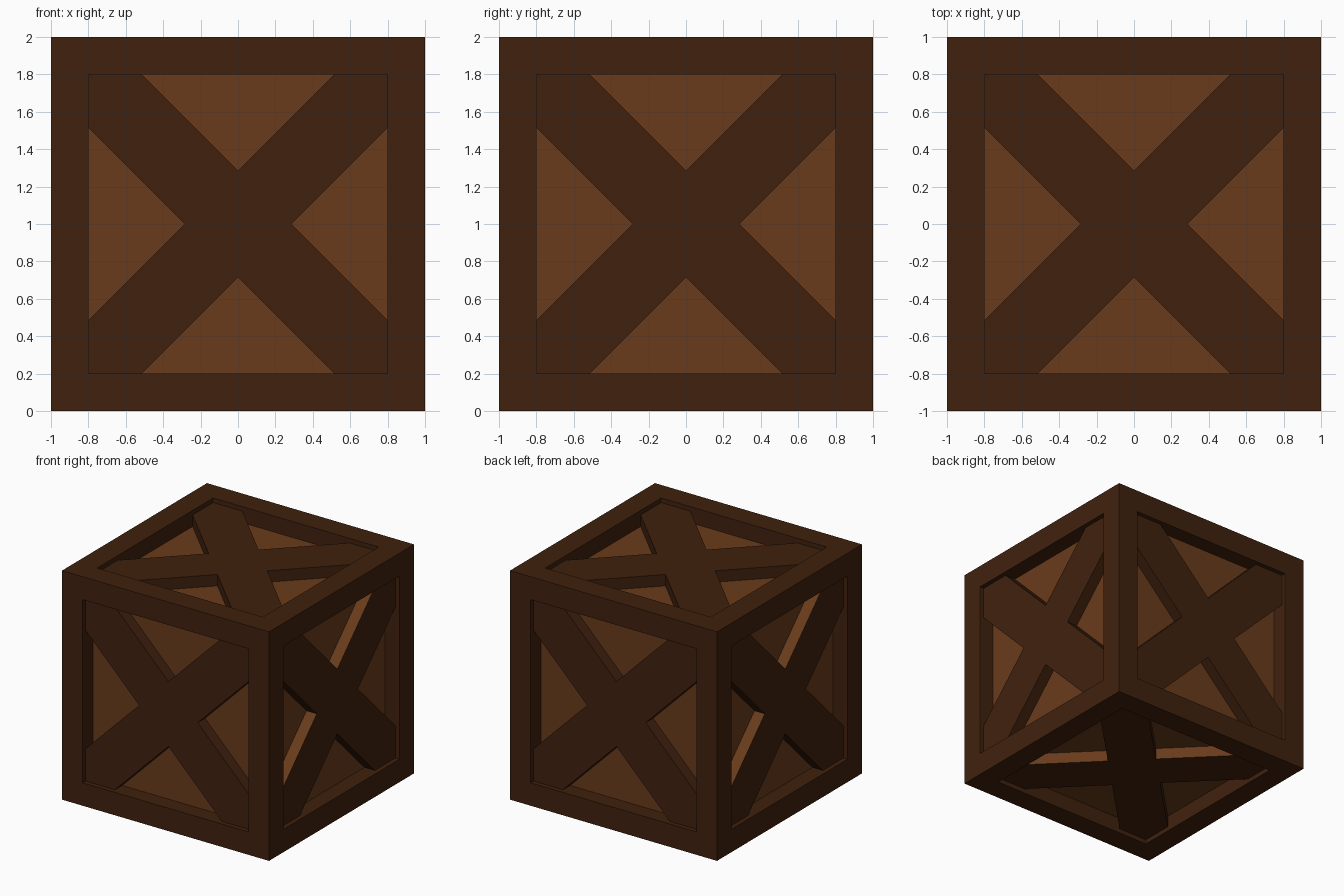
import bpy, bmesh
from math import radians
from mathutils import Vector, Matrix

if "Cube" in bpy.data.objects:
    bpy.data.objects.remove(bpy.data.objects["Cube"])

FRAME, BRACE_IN, PANEL_IN, HALF_W = 0.2, 0.04, 0.14, 0.2835
INNER = 1 - FRAME
CENTRE = Matrix.Translation((0, 0, 1))


def material(name, rgb):
    m = bpy.data.materials.new(name)
    m.diffuse_color = (*rgb, 1)
    m.use_nodes = True
    m.node_tree.nodes["Principled BSDF"].inputs["Base Color"].default_value = m.diffuse_color
    return m


dark = material("dark_wood", (0.051, 0.0152, 0.0044))
light = material("light_wood", (0.141, 0.0437, 0.011))


def finish(bm, name):
    me = bpy.data.meshes.new(name)
    bm.to_mesh(me)
    bm.free()
    me.materials.append(dark)
    me.materials.append(light)
    ob = bpy.data.objects.new(name, me)
    bpy.context.collection.objects.link(ob)


# Crate body: cube with inset frames and recessed light panels
bm = bmesh.new()
bmesh.ops.create_cube(bm, size=2, matrix=CENTRE)
panels = bm.faces[:]
bmesh.ops.inset_individual(bm, faces=panels, thickness=FRAME, use_even_offset=True)
for f in panels:
    n = f.normal.copy()
    new = bmesh.ops.extrude_discrete_faces(bm, faces=[f])["faces"][0]
    new.material_index = 1
    bmesh.ops.translate(bm, vec=-n * PANEL_IN, verts=new.verts[:])
finish(bm, "crate_body")

# X brace outline: one arm repeated four times, clipped by the frame
ARM = [(INNER, INNER - HALF_W), (INNER, INNER), (INNER - HALF_W, INNER), (0, HALF_W)]


def brace(name, rot, light_side=None):
    bm = bmesh.new()
    verts = []
    for k in range(4):
        turn = Matrix.Rotation(radians(90 * k), 4, 'Z')
        verts += [bm.verts.new(turn @ Vector((x, y, 1 - PANEL_IN))) for x, y in ARM]
    base = bm.faces.new(verts)
    ext = bmesh.ops.extrude_face_region(bm, geom=[base])["geom"]
    bmesh.ops.translate(bm, vec=(0, 0, PANEL_IN - BRACE_IN),
                        verts=[g for g in ext if isinstance(g, bmesh.types.BMVert)])
    bmesh.ops.transform(bm, matrix=CENTRE @ rot, verts=bm.verts[:])
    bmesh.ops.recalc_face_normals(bm, faces=bm.faces[:])
    # one long edge of some boards is bare light wood
    if light_side:
        for f in bm.faces:
            f.normal_update()
            if f.normal.dot(Vector(light_side).normalized()) > 0.95:
                f.material_index = 1
    finish(bm, name)


R = lambda deg, axis: Matrix.Rotation(radians(deg), 4, axis)
brace("top_brace", R(0, 'X'))
brace("bottom_brace", R(180, 'X'), (1, 1, 0))
brace("front_brace", R(90, 'X'))
brace("back_brace", R(-90, 'X'))
brace("right_brace", R(90, 'Y'), (0, -1, 1))
brace("left_brace", R(-90, 'Y'), (0, 1, 1))
